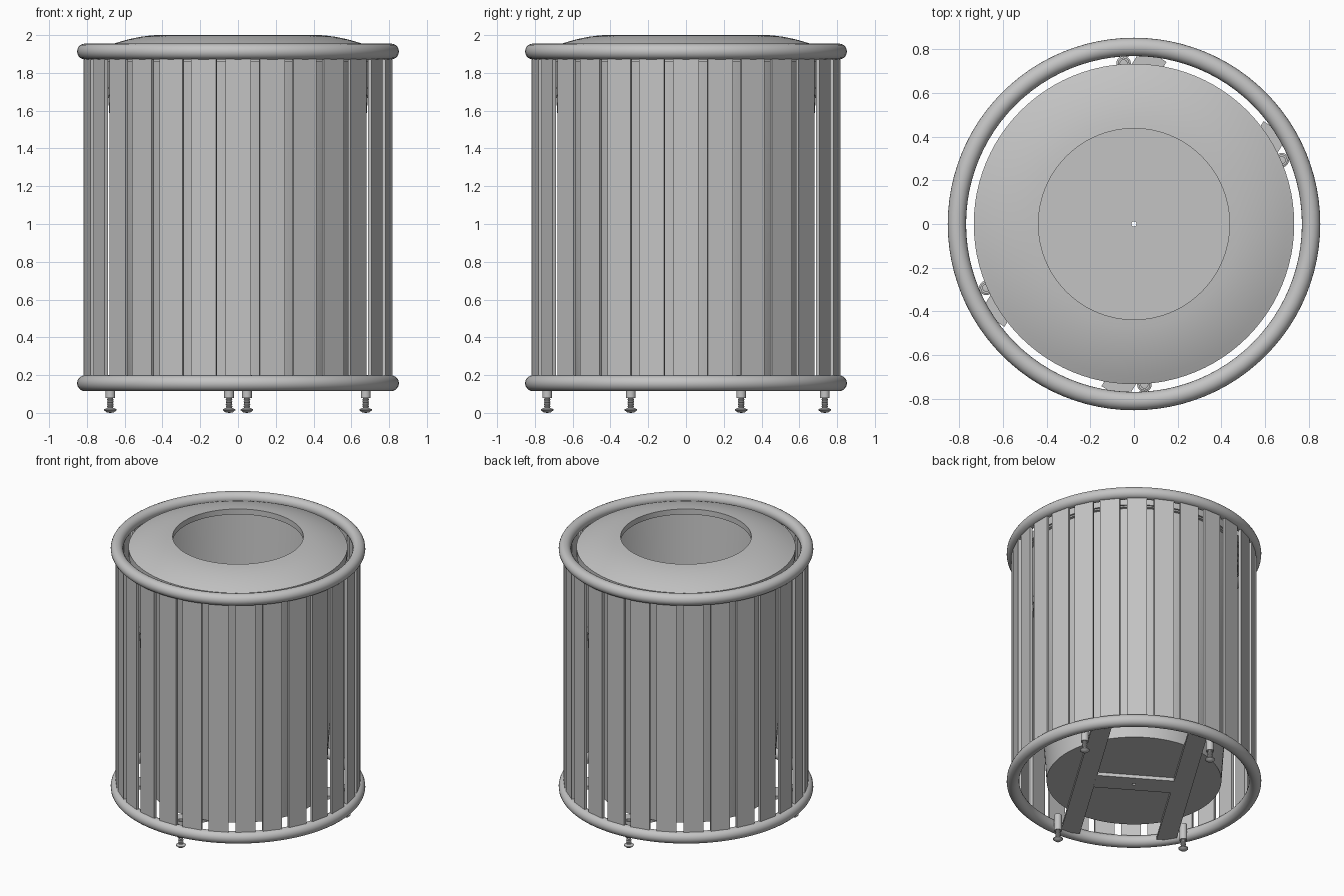
import bpy, bmesh, math
from mathutils import Matrix, Vector

cube = bpy.data.objects.get("Cube")
if cube:
    bpy.data.objects.remove(cube, do_unlink=True)

metal = bpy.data.materials.new("grey_metal")
metal.use_nodes = True
grey = (0.55, 0.55, 0.55, 1)
metal.diffuse_color = grey
metal.node_tree.nodes["Principled BSDF"].inputs["Base Color"].default_value = grey
parts = []


def finish(name, bm):
    bmesh.ops.recalc_face_normals(bm, faces=bm.faces)
    mesh = bpy.data.meshes.new(name)
    bm.to_mesh(mesh)
    bm.free()
    mesh.materials.append(metal)
    obj = bpy.data.objects.new(name, mesh)
    bpy.context.collection.objects.link(obj)
    parts.append(obj)
    return obj


def lathe(name, profile, steps=96, closed=True, at=(0, 0, 0)):
    """Revolve an (r, z) outline about the z axis."""
    bm = bmesh.new()
    verts = [bm.verts.new((r, 0, z)) for r, z in profile]
    pairs = list(zip(verts, verts[1:]))
    if closed:
        pairs.append((verts[-1], verts[0]))
    edges = [bm.edges.new(p) for p in pairs]
    bmesh.ops.spin(bm, geom=verts + edges, cent=(0, 0, 0), axis=(0, 0, 1),
                   angle=math.tau, steps=steps, use_duplicate=False)
    bmesh.ops.remove_doubles(bm, verts=bm.verts, dist=0.0005)
    bmesh.ops.translate(bm, verts=bm.verts, vec=at)
    return finish(name, bm)


def box(name, size, centre, angle=0):
    """Box placed at centre, then turned about the model's z axis."""
    bm = bmesh.new()
    bmesh.ops.create_cube(bm, size=1, matrix=Matrix.Rotation(angle, 4, 'Z')
                          @ Matrix.Translation(centre)
                          @ Matrix.Diagonal((*size, 1)))
    return finish(name, bm)


# Top and bottom tube rings
RING_R, TUBE = 0.81, 0.042
for name, z in (("bottom_ring", 0.157), ("top_ring", 1.913)):
    circle = [(RING_R + TUBE * math.cos(a), z + TUBE * math.sin(a))
              for a in (math.tau * i / 20 for i in range(20))]
    lathe(name, circle)

# Vertical slats
SLATS = 28
for i in range(SLATS):
    box(f"slat_{i + 1}", (0.02, 0.135, 1.74), (0.807, 0, 1.03),
        math.tau * i / SLATS)

# Tapered inner bin with a drain hole
lathe("inner_bin", [(0.012, 0.16), (0.585, 0.16), (0.70, 1.86), (0.72, 1.86),
                    (0.72, 1.875), (0.69, 1.875), (0.575, 0.17), (0.012, 0.17)])

# Domed lid with a round opening
dome = [(0.437 + 0.296 * t, 2.0 - 0.02 * t - 0.055 * t * t)
        for t in (i / 8 for i in range(9))]
under = [(r - 0.012, z - 0.012) for r, z in reversed(dome[1:])]
lathe("lid", dome + [(0.733, 1.87), (0.721, 1.87)] + under
      + [(0.449, 1.96), (0.437, 1.96)])

# Base bars and cross plate, turned to line up with the feet
BASE = math.atan2(0.853, 0.522)
for side, name in ((-1, "base_bar_right"), (1, "base_bar_left")):
    box(name, (1.42, 0.13, 0.025), (0, side * 0.325, 0.147), BASE)
plate = box("cross_plate", (0.16, 0.53, 0.025), (0, 0, 0.146), BASE)
bm = bmesh.new()
bmesh.ops.create_cone(bm, cap_ends=True, segments=16, radius1=0.012,
                      radius2=0.012, depth=0.2,
                      matrix=Matrix.Translation((0, 0, 0.15)))
cutter = finish("drain_cutter", bm)
parts.remove(cutter)
cutter.hide_render = True
cutter.hide_set(True)
cut = plate.modifiers.new("drain_hole", 'BOOLEAN')
cut.operation, cut.object = 'DIFFERENCE', cutter

# Levelling feet: sleeve, threaded stem and domed pad
thread = [(0.014 if i % 2 else 0.018, 0.022 + 0.006 * i) for i in range(17)]
for sx in (-1, 1):
    for sy in (-1, 1):
        along, across = 0.602 * sx, 0.424 * sy
        spot = Matrix.Rotation(BASE, 3, 'Z') @ Vector((along, across, 0))
        tag = f"{'front' if spot.y < 0 else 'back'}_{'left' if spot.x > 0 else 'right'}"
        lathe(f"foot_sleeve_{tag}", [(0.026, 0.08), (0.026, 0.2),
                                     (0.016, 0.2), (0.016, 0.08)], 20, at=spot)
        lathe(f"foot_stem_{tag}", [(0, 0.015)] + thread + [(0, 0.12)], 16, False, spot)
        lathe(f"foot_pad_{tag}", [(0, 0), (0.018, 0.002), (0.033, 0.014),
                                  (0.033, 0.019), (0.018, 0.026), (0, 0.026)],
              20, False, spot)

# Smooth round parts, keeping sharp edges
bpy.ops.object.select_all(action='DESELECT')
for obj in parts:
    obj.select_set(True)
bpy.context.view_layer.objects.active = parts[0]
bpy.ops.object.shade_smooth_by_angle(angle=math.radians(35))
